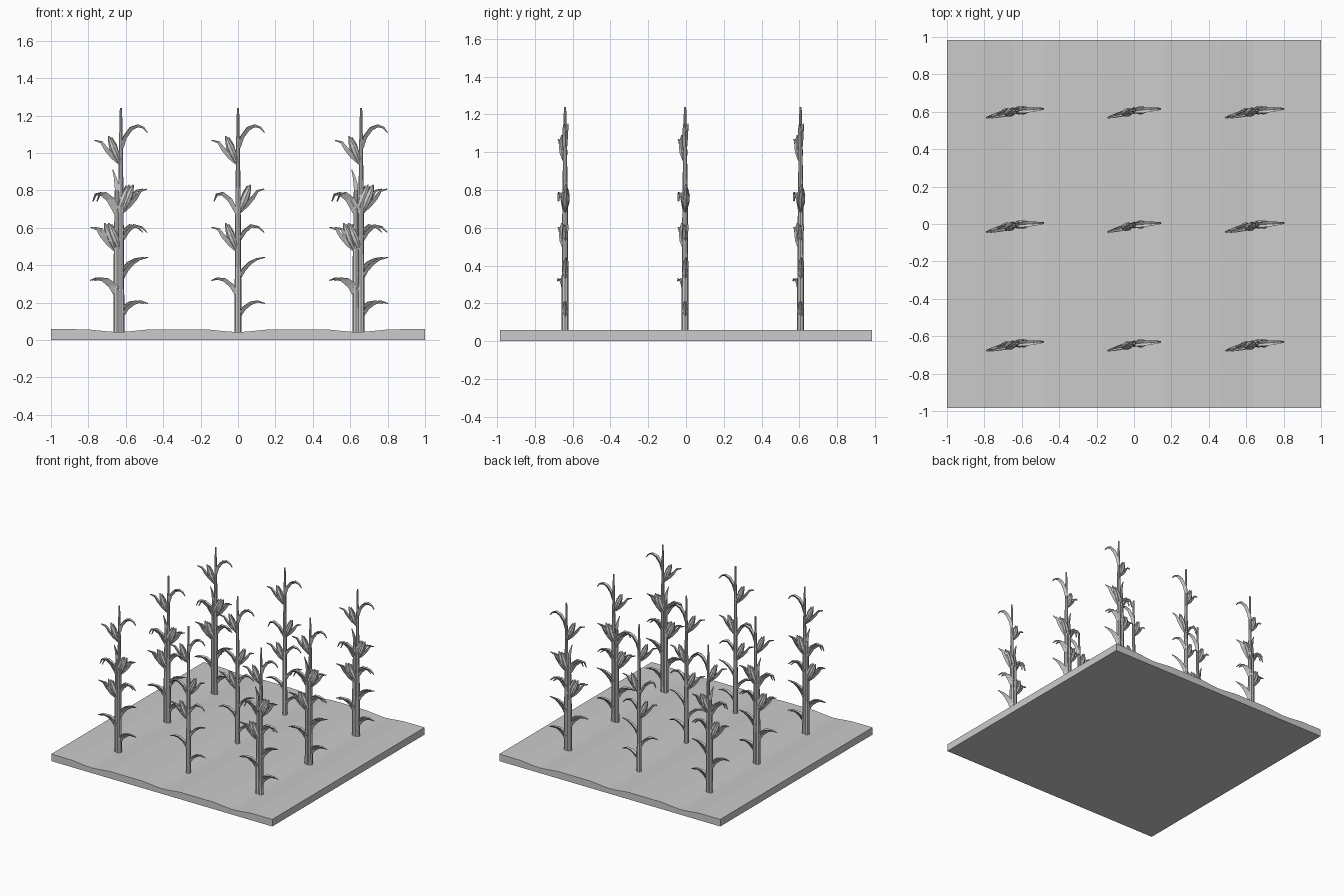
import bpy, bmesh
from mathutils import Vector, Matrix

if "Cube" in bpy.data.objects:
    bpy.data.objects.remove(bpy.data.objects["Cube"])


def make_object(name, bm):
    bmesh.ops.recalc_face_normals(bm, faces=bm.faces[:])
    me = bpy.data.meshes.new(name)
    bm.to_mesh(me)
    bm.free()
    ob = bpy.data.objects.new(name, me)
    bpy.context.collection.objects.link(ob)
    return ob


def skin(bm, rings):
    """Join matching rings of points into a closed tube."""
    vs = [[bm.verts.new(p) for p in r] for r in rings]
    n = len(vs[0])
    for a, b in zip(vs, vs[1:]):
        for i in range(n):
            j = (i + 1) % n
            bm.faces.new((a[i], a[j], b[j], b[i]))
    bm.faces.new(vs[0][::-1])
    bm.faces.new(vs[-1])


def lathe(bm, base, tip, profile, sides=8):
    """Rings of (fraction along axis, radius) between two points."""
    base, tip = Vector(base), Vector(tip)
    rot = (tip - base).to_track_quat('Z', 'Y').to_matrix()
    rings = []
    for t, r in profile:
        c = base.lerp(tip, t)
        rings.append([c + rot @ (Matrix.Rotation(6.28318 * k / sides, 3, 'Z')
                                 @ Vector((r, 0, 0))) for k in range(sides)])
    skin(bm, rings)


def slope(x):
    return x * (0.27 if x < 0 else 0.07)


def blade(bm, pts, width=0.014, thick=0.011):
    """Folded leaf along an (x, z) path, edges raised around a midrib."""
    P = [Vector((x, slope(x), z)) for x, z in pts]
    rings = []
    n = len(P)
    for i, p in enumerate(P):
        d = (P[min(i + 1, n - 1)] - P[max(i - 1, 0)]).normalized()
        side = Vector((-d.y, d.x, 0)).normalized()
        up = d.cross(side).normalized()
        t = i / (n - 1)
        f = 0.8 + 0.8 * t if t < 0.3 else 1.04 * (1 - t) / 0.7 + 0.22 * t
        w, h = width * min(1.1, f + 0.1), thick * f
        rings.append([p - side * w + up * h, p + up * h * 0.25,
                      p + side * w + up * h, p - up * h])
    skin(bm, rings)


EAR = [(0, .007), (.15, .014), (.35, .022), (.6, .022), (.82, .014), (1, .003)]

LEAVES = [
    [(.008, .13), (.035, .172), (.07, .197), (.105, .206), (.145, .195)],
    [(.008, .33), (.03, .375), (.065, .412), (.1, .432), (.145, .442)],
    [(.008, .535), (.035, .58), (.07, .61), (.11, .603), (.14, .575)],
    [(-.008, .24), (-.035, .29), (-.075, .322), (-.11, .328), (-.142, .318)],
    [(-.008, .68), (-.045, .75), (-.085, .782), (-.112, .778), (-.128, .74)],
]
TOP_LEAF = [(.006, 1.03), (.022, 1.085), (.055, 1.13), (.09, 1.145),
            (.12, 1.135), (.142, 1.108)]


def ear(bm, s, z):
    """Cob plus two husk leaves; s is the side of the stalk."""
    b, t = s * 0.008, s * 0.066
    lathe(bm, (b, slope(b), z), (t, slope(t), z + .145), EAR)
    blade(bm, [(b, z), (s * .045, z + .035), (s * .08, z + .075),
               (s * .105, z + .112), (s * .14, z + .122)], .013, .012)
    blade(bm, [(b, z + .005), (s * .022, z + .055), (s * .03, z + .1),
               (s * .05, z + .14)], .012, .009)


def plant(name, loc, tall):
    bm = bmesh.new()
    # jointed stalk
    if tall:
        lathe(bm, (0, 0, .03), (0, 0, 1.24),
              [(0, .019), (.3, .017), (.6, .014), (.85, .01), (1, .006)])
    else:
        lathe(bm, (0, 0, .03), (0, 0, .8), [(0, .019), (.5, .017), (1, .011)])
        blade(bm, [(0, .77), (-.002, .83), (-.01, .87), (-.022, .91)], .01, .01)
    # leaves and ears
    for lf in LEAVES:
        blade(bm, lf)
    ear(bm, 1, .685)
    ear(bm, -1, .48)
    if tall:
        blade(bm, TOP_LEAF)
        ear(bm, -1, .945)
    ob = make_object(name, bm)
    ob.location = loc


# furrowed soil slab
dip = [(-.17, .057), (-.1, .050), (-.05, .045), (0, .042), (.05, .045),
       (.1, .050), (.17, .057)]
top = [(-1, .058)] + [(c + x, z) for c in (-.64, 0, .64) for x, z in dip] + [(1, .058)]
outline = [(-1, 0)] + top + [(1, 0)]
bm = bmesh.new()
skin(bm, [[(x, y, z) for x, z in outline] for y in (-.985, .985)])
make_object("soil", bm)

# three rows of corn; outer columns carry a second, shorter stalk
for r, y in enumerate((-.64, -.005, .606)):
    for c, (x, x2) in enumerate(((-.626, -.648), (0, None), (.658, .63))):
        plant(f"corn_stalk_{r}_{c}", (x, y, 0), True)
        if x2 is not None:
            plant(f"short_corn_stalk_{r}_{c}", (x2, y, 0), False)
